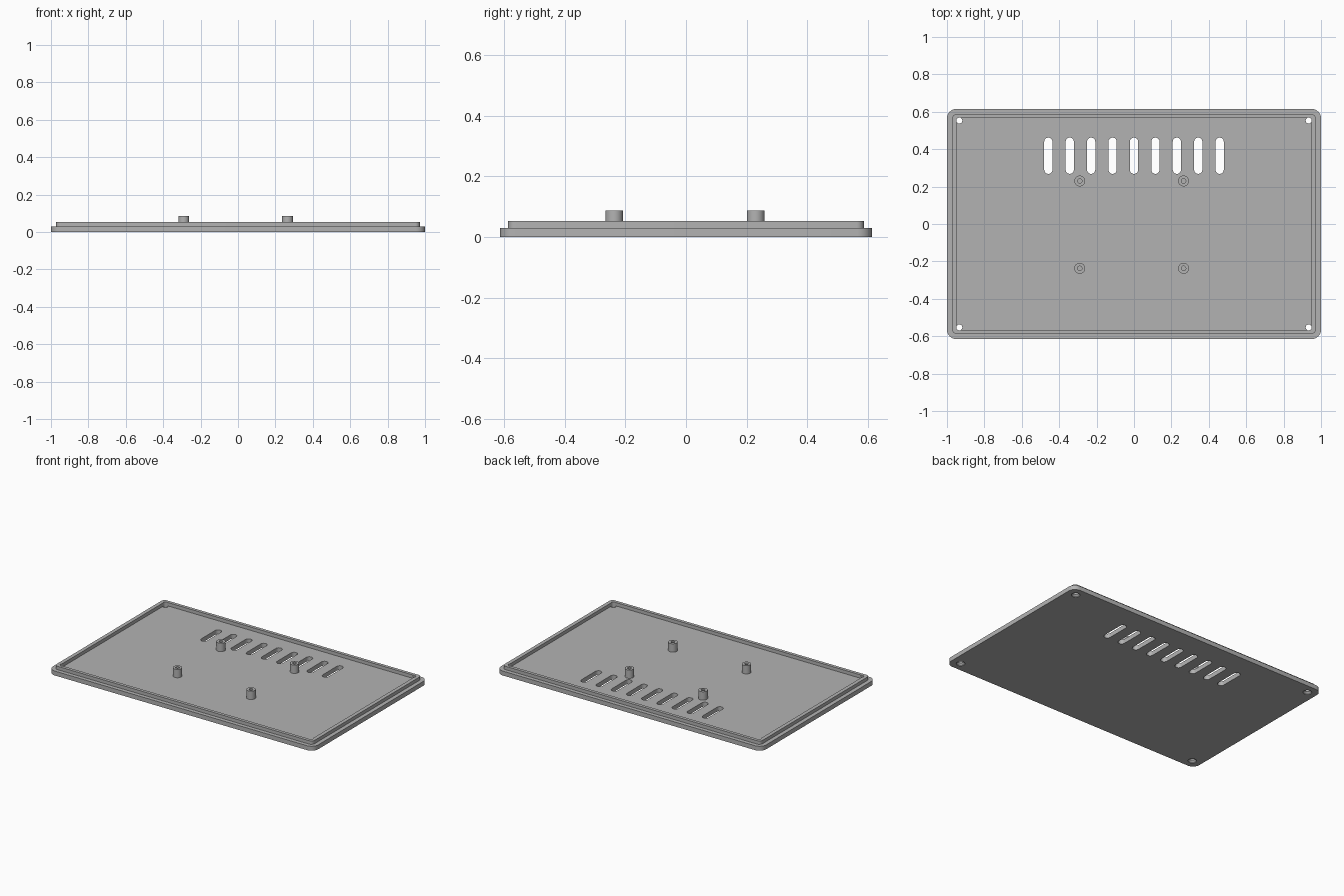
import bpy, bmesh, math
from mathutils import Matrix, Vector

cube = bpy.data.objects.get("Cube")
if cube:
    bpy.data.objects.remove(cube, do_unlink=True)

grey = bpy.data.materials.new("plain grey")
grey.use_nodes = True
grey.diffuse_color = (0.45, 0.45, 0.45, 1)
grey.node_tree.nodes["Principled BSDF"].inputs["Base Color"].default_value = grey.diffuse_color

FLOOR, LIP_TOP, POST_TOP = 0.03, 0.053, 0.087


def make_object(name, bm):
    bmesh.ops.remove_doubles(bm, verts=bm.verts, dist=1e-5)
    bmesh.ops.recalc_face_normals(bm, faces=bm.faces)
    mesh = bpy.data.meshes.new(name)
    bm.to_mesh(mesh)
    bm.free()
    mesh.materials.append(grey)
    obj = bpy.data.objects.new(name, mesh)
    bpy.context.collection.objects.link(obj)
    return obj


def rounded_prism(bm, half_x, half_y, radius, z0, z1, centre=(0, 0), steps=8):
    """Extruded rectangle with round corners."""
    verts = []
    for k, (sx, sy) in enumerate(((1, 1), (-1, 1), (-1, -1), (1, -1))):
        for i in range(steps + 1):
            a = math.pi / 2 * (k + i / steps)
            verts.append(bm.verts.new((centre[0] + sx * (half_x - radius) + radius * math.cos(a),
                                       centre[1] + sy * (half_y - radius) + radius * math.sin(a), z0)))
    bmesh.ops.remove_doubles(bm, verts=verts, dist=1e-5)
    face = bm.faces.new([v for v in verts if v.is_valid])
    top = bmesh.ops.extrude_face_region(bm, geom=[face], use_keep_orig=True)["geom"]
    moved = [g for g in top if isinstance(g, bmesh.types.BMVert)]
    bmesh.ops.translate(bm, verts=moved, vec=(0, 0, z1 - z0))


def lathe(bm, profile, centre, steps=32):
    """Closed (radius, height) profile turned around a vertical axis."""
    verts = [bm.verts.new((centre[0] + r, centre[1], z)) for r, z in profile]
    edges = [bm.edges.new((a, b)) for a, b in zip(verts, verts[1:])]
    bmesh.ops.spin(bm, geom=verts + edges, cent=(centre[0], centre[1], 0),
                   axis=(0, 0, 1), angle=math.tau, steps=steps)


def cut(obj, cutter):
    mod = obj.modifiers.new("cut", "BOOLEAN")
    mod.operation, mod.solver, mod.object = "DIFFERENCE", "EXACT", cutter
    bpy.context.view_layer.update()
    graph = bpy.context.evaluated_depsgraph_get()
    mesh = bpy.data.meshes.new_from_object(obj.evaluated_get(graph))
    obj.modifiers.clear()
    obj.data = mesh


# Base plate
bm = bmesh.new()
rounded_prism(bm, 1, 0.615, 0.05, 0, FLOOR)
plate = make_object("base_plate", bm)

# Raised locating lip
bm = bmesh.new()
rounded_prism(bm, 0.972, 0.588, 0.025, FLOOR, LIP_TOP)
lip = make_object("locating_lip", bm)

# Helper that opens the inside of the lip
bm = bmesh.new()
rounded_prism(bm, 0.946, 0.566, 0.004, 0, 0.1, steps=3)
inner = make_object("lip_opening_cutter", bm)

# Row of ventilation slots
bm = bmesh.new()
for i in range(-4, 5):
    rounded_prism(bm, 0.022, 0.097, 0.022, -0.1, 0.1, centre=(i * 0.1145, 0.365))
slots = make_object("slot_cutter", bm)

# Countersunk corner screw holes
bm = bmesh.new()
for sx in (-1, 1):
    for sy in (-1, 1):
        lathe(bm, [(0, -0.01), (0.027, -0.01), (0.027, 0.004), (0.016, 0.015),
                   (0.016, 0.1), (0, 0.1)], (sx * 0.934, sy * 0.553))
screws = make_object("screw_hole_cutter", bm)

cut(lip, inner)
cut(lip, screws)
cut(plate, slots)
cut(plate, screws)
for cutter in (inner, slots, screws):
    cutter.hide_render = True
    bpy.data.objects.remove(cutter, do_unlink=True)

# Hollow mounting posts
parts = [plate, lip]
for side, x in (("left", 0.265), ("right", -0.29)):
    for end, y in (("front", -0.237), ("back", 0.23)):
        bm = bmesh.new()
        lathe(bm, [(0.012, FLOOR), (0.012, POST_TOP), (0.029, POST_TOP), (0.029, FLOOR)], (x, y))
        parts.append(make_object(f"mounting_post_{end}_{side}", bm))

# Smooth the round walls, keep the edges crisp
bpy.ops.object.select_all(action="DESELECT")
for part in parts:
    part.select_set(True)
bpy.context.view_layer.objects.active = plate
bpy.ops.object.shade_smooth_by_angle(angle=math.radians(30))
